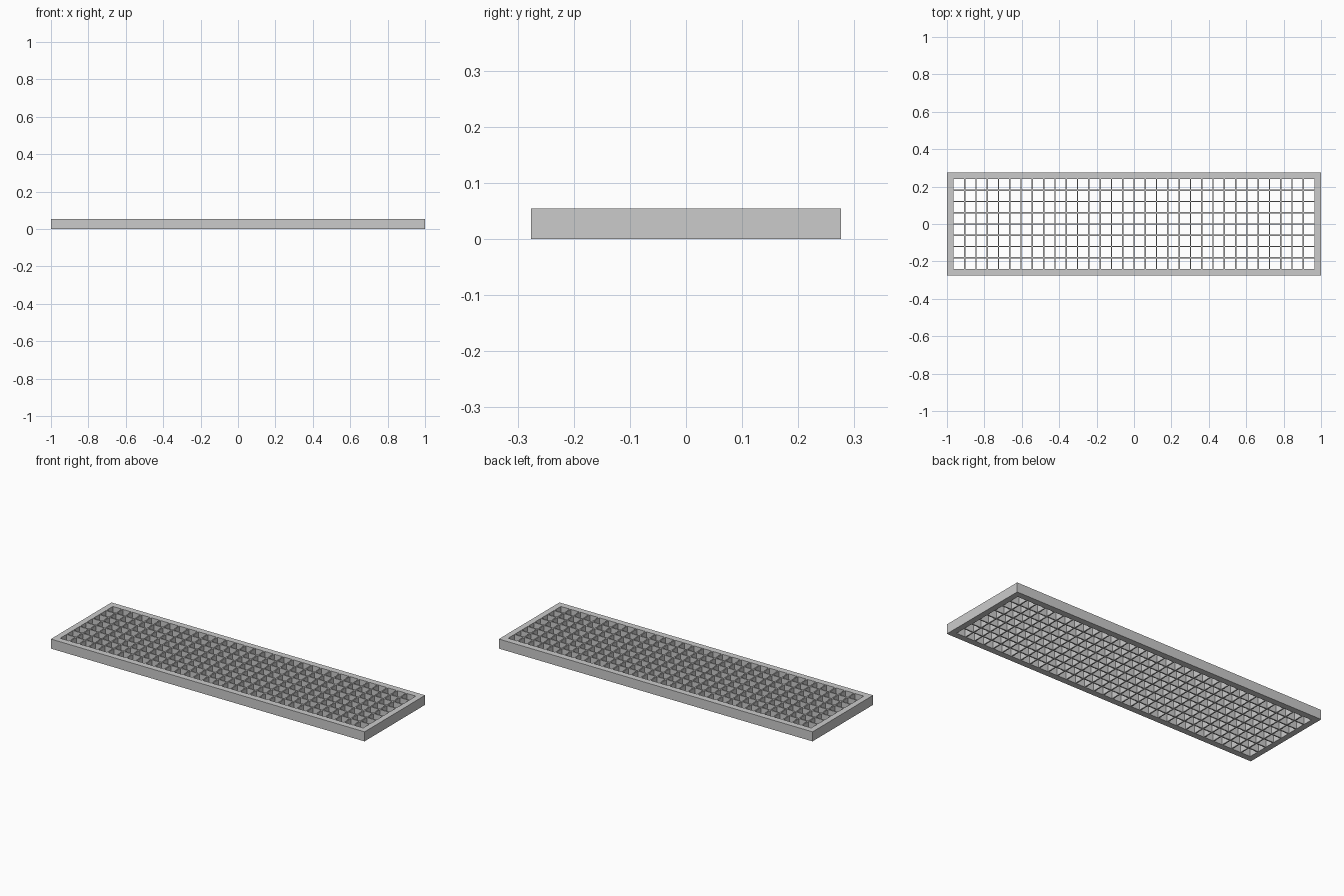
import bpy
import bmesh

if "Cube" in bpy.data.objects:
    bpy.data.objects.remove(bpy.data.objects["Cube"])

HALF_X, HALF_Y, HEIGHT = 1.0, 0.276, 0.055   # outer frame
IN_X, IN_Y = 0.966, 0.24                     # opening
BAR = 0.007                                  # bar thickness
CELLS_X, CELLS_Y = 32, 8

steel = bpy.data.materials.new("galvanised_grey")
steel.use_nodes = True
GREY = (0.6, 0.6, 0.6, 1)
steel.diffuse_color = GREY
steel.node_tree.nodes["Principled BSDF"].inputs["Base Color"].default_value = GREY


def finish(name, bm):
    bmesh.ops.recalc_face_normals(bm, faces=bm.faces)
    mesh = bpy.data.meshes.new(name)
    bm.to_mesh(mesh)
    bm.free()
    mesh.materials.append(steel)
    obj = bpy.data.objects.new(name, mesh)
    bpy.context.collection.objects.link(obj)
    return obj


def add_box(bm, centre, size):
    verts = bmesh.ops.create_cube(bm, size=1)["verts"]
    bmesh.ops.scale(bm, vec=size, verts=verts)
    bmesh.ops.translate(bm, vec=centre, verts=verts)


# Rectangular frame: outer and inner loops joined into a ring, then extruded
bm = bmesh.new()
corners = [(-1, -1), (1, -1), (1, 1), (-1, 1)]
outer = [bm.verts.new((x * HALF_X, y * HALF_Y, 0)) for x, y in corners]
inner = [bm.verts.new((x * IN_X, y * IN_Y, 0)) for x, y in corners]
for i in range(4):
    j = (i + 1) % 4
    bm.faces.new((outer[i], outer[j], inner[j], inner[i]))
ring = bmesh.ops.extrude_face_region(bm, geom=bm.faces[:])["geom"]
top = [v for v in ring if isinstance(v, bmesh.types.BMVert)]
bmesh.ops.translate(bm, vec=(0, 0, HEIGHT), verts=top)
finish("frame", bm)

# Short bars running front to back
bm = bmesh.new()
for i in range(1, CELLS_X):
    x = -IN_X + 2 * IN_X * i / CELLS_X
    add_box(bm, (x, 0, HEIGHT / 2), (BAR, 2 * IN_Y, HEIGHT))
finish("cross_bars", bm)

# Long bars running left to right
bm = bmesh.new()
for i in range(1, CELLS_Y):
    y = -IN_Y + 2 * IN_Y * i / CELLS_Y
    add_box(bm, (0, y, HEIGHT / 2), (2 * IN_X, BAR, HEIGHT))
finish("long_bars", bm)
